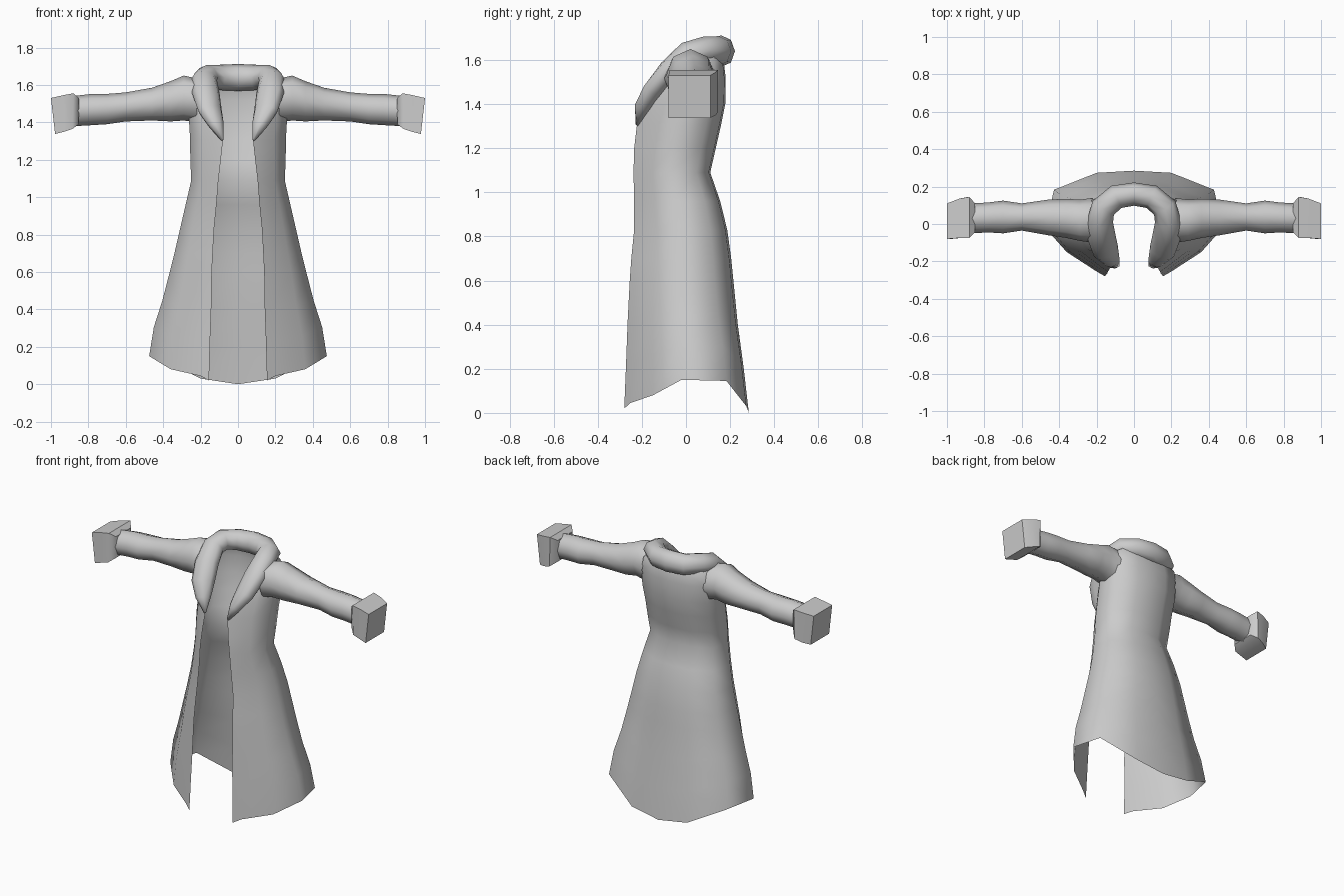
import bpy, bmesh, math
from mathutils import Vector

if "Cube" in bpy.data.objects:
    bpy.data.objects.remove(bpy.data.objects["Cube"])

cloth = bpy.data.materials.new("grey cloth")
cloth.diffuse_color = (0.6, 0.6, 0.6, 1)
cloth.use_nodes = True
cloth.node_tree.nodes["Principled BSDF"].inputs["Base Color"].default_value = cloth.diffuse_color


def loft(name, rows, closed=False, caps=(False, False), angle=60):
    """Skin rows of points, mirror across x = 0 and shade smooth."""
    bm = bmesh.new()
    grid = [[bm.verts.new(p) for p in row] for row in rows]
    n = len(rows[0])
    for a, b in zip(grid, grid[1:]):
        for i in range(n if closed else n - 1):
            j = (i + 1) % n
            bm.faces.new((a[i], a[j], b[j], b[i]))
    if caps[0]:
        bm.faces.new(grid[0][::-1])
    if caps[1]:
        bm.faces.new(grid[-1])
    bmesh.ops.recalc_face_normals(bm, faces=bm.faces)
    mesh = bpy.data.meshes.new(name)
    bm.to_mesh(mesh)
    bm.free()
    mesh.materials.append(cloth)
    ob = bpy.data.objects.new(name, mesh)
    bpy.context.collection.objects.link(ob)
    bpy.ops.object.select_all(action='DESELECT')
    bpy.context.view_layer.objects.active = ob
    ob.select_set(True)
    bpy.ops.object.shade_smooth_by_angle(angle=math.radians(angle))
    mirror = ob.modifiers.new("mirror", 'MIRROR')
    mirror.use_clip = True
    return ob


# Coat body: open at the front, flaring to a hem that rises at the sides
# z, front edge x, half width, front y, back y, hem lift
body_rows = [
    (0.00, .155, .475, -.28, .285, 1.0),
    (0.20, .150, .45, -.272, .262, .7),
    (0.40, .143, .405, -.265, .235, .3),
    (0.60, .140, .365, -.255, .215, 0),
    (0.70, .135, .34, -.248, .205, 0),
    (0.83, .128, .31, -.235, .187, 0),
    (0.96, .115, .28, -.235, .155, 0),
    (1.09, .105, .25, -.238, .11, 0),
    (1.20, .092, .255, -.235, .135, 0),
    (1.31, .080, .256, -.222, .16, 0),
    (1.41, .100, .262, -.19, .18, 0),
    (1.52, .130, .26, -.12, .18, 0),
    (1.60, .140, .24, -.05, .17, 0),
    (1.65, .120, .17, .02, .14, 0),
]
depth = (0, .05, .23, .46, .82, .98, 1)
lift = (.02, .045, .08, .15, .145, .03, 0)
rows = []
for z, edge, w, yf, yb, k in body_rows:
    xs = [edge + (w - edge) * f for f in (0, .15, .64, 1)] + [w * .9, w * .42, 0]
    rows.append([(x, yf + (yb - yf) * d, z + k * h) for x, d, h in zip(xs, depth, lift)])
loft("coat_body", rows, angle=80)

# Sleeves: x, bottom z, top z, front y, back y
sleeve_rows = [
    (.22, 1.40, 1.635, -.10, .14),
    (.29, 1.41, 1.65, -.09, .13),
    (.36, 1.405, 1.62, -.075, .135),
    (.46, 1.41, 1.585, -.06, .13),
    (.60, 1.405, 1.56, -.035, .11),
    (.70, 1.39, 1.552, -.05, .125),
    (.78, 1.385, 1.552, -.045, .115),
    (.87, 1.38, 1.542, -.05, .11),
]
rows = []
for x, z0, z1, y0, y1 in sleeve_rows:
    ring = []
    for i in range(8):
        a = math.tau * i / 8
        ring.append((x, (y0 + y1) / 2 + math.cos(a) * (y1 - y0) / 2,
                     (z0 + z1) / 2 + math.sin(a) * (z1 - z0) / 2))
    rows.append(ring)
loft("sleeve", rows, closed=True)

# Cuffs: boxy bands; x at the bottom, x at the top, z range, y range
cuff_rows = [
    (.852, .850, 1.39, 1.53, -.045, .11),
    (.885, .880, 1.365, 1.555, -.075, .145),
    (.930, .935, 1.35, 1.545, -.075, .135),
    (.978, 1.00, 1.338, 1.53, -.08, .11),
]
rows = [[(xb, y0, z0), (xb, y1, z0), (xt, y1, z1), (xt, y0, z1)]
        for xb, xt, z0, z1, y0, y1 in cuff_rows]
loft("cuff", rows, closed=True, caps=(True, True), angle=50)

# Rolled collar: centre, half width, half thickness
collar_path = [
    ((.083, -.222, 1.305), .006, .008),
    ((.115, -.195, 1.385), .045, .035),
    ((.150, -.145, 1.465), .070, .045),
    ((.172, -.075, 1.555), .075, .050),
    ((.182, .010, 1.625), .070, .060),
    ((.165, .085, 1.645), .068, .062),
    ((.095, .145, 1.640), .065, .068),
    ((0, .160, 1.640), .062, .072),
]
pts = [Vector(p) for p, _, _ in collar_path]
rows = []
for i, (p, w, t) in enumerate(collar_path):
    tan = pts[min(i + 1, len(pts) - 1)] - pts[max(i - 1, 0)]
    if i == len(pts) - 1:
        tan = Vector((-1, 0, 0))
    tan.normalize()
    side = tan.cross(Vector((0, 0, 1))).normalized()
    up = side.cross(tan)
    rows.append([pts[i] + side * math.cos(math.tau * k / 8) * w
                 + up * math.sin(math.tau * k / 8) * t for k in range(8)])
loft("collar", rows, closed=True, caps=(True, False), angle=80)
